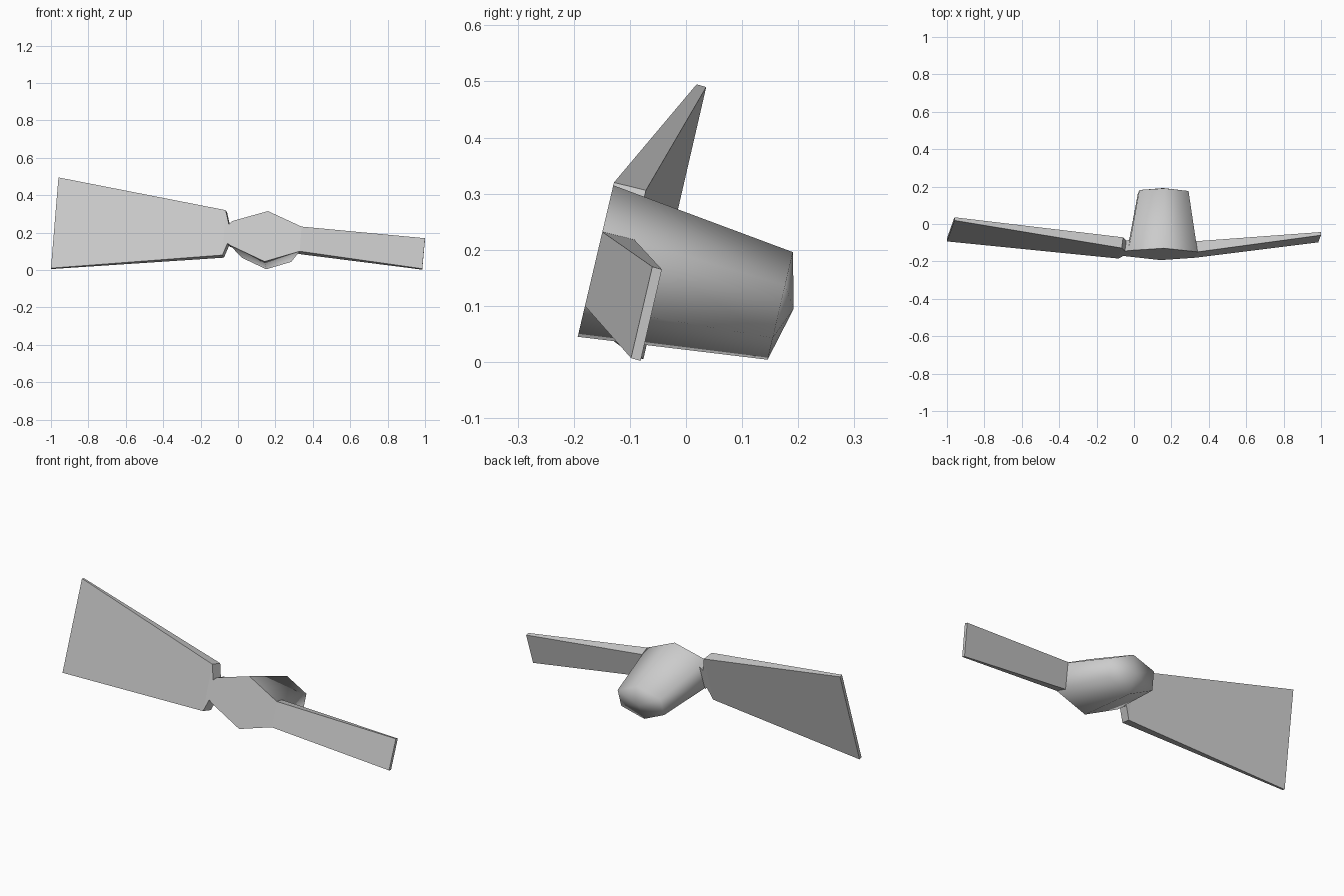
import bpy, bmesh, math
from mathutils import Vector

cube = bpy.data.objects.get("Cube")
if cube:
    bpy.data.objects.remove(cube, do_unlink=True)

grey = bpy.data.materials.new("light grey")
grey.use_nodes = True
grey.diffuse_color = (0.6, 0.6, 0.6, 1)
grey.node_tree.nodes["Principled BSDF"].inputs["Base Color"].default_value = (0.6, 0.6, 0.6, 1)

ROOT_DEPTH = Vector((-0.008, 0.057, -0.014))
TIP_DEPTH = Vector((0, 0.017, -0.005))


def on_face(x, z):
    """Point on the tilted front plane of the hub."""
    return Vector((x, -0.193 + 0.235 * (z - 0.045), z))


def loft(name, front, back, apex=None, smooth=None):
    """Join two matching outlines; the back may close to a shallow point."""
    bm = bmesh.new()
    a = [bm.verts.new(p) for p in front]
    b = [bm.verts.new(p) for p in back]
    n = len(a)
    bm.faces.new(a)
    for i in range(n):
        j = (i + 1) % n
        bm.faces.new((a[i], b[i], b[j], a[j]))
    if apex:
        tip = bm.verts.new(apex)
        for i in range(n):
            bm.faces.new((b[i], tip, b[(i + 1) % n]))
    else:
        bm.faces.new(b[::-1])
    bmesh.ops.recalc_face_normals(bm, faces=bm.faces)
    mesh = bpy.data.meshes.new(name)
    bm.to_mesh(mesh)
    bm.free()
    mesh.materials.append(grey)
    obj = bpy.data.objects.new(name, mesh)
    bpy.context.collection.objects.link(obj)
    if smooth:
        bpy.ops.object.select_all(action='DESELECT')
        obj.select_set(True)
        bpy.context.view_layer.objects.active = obj
        bpy.ops.object.shade_smooth_by_angle(angle=math.radians(smooth))
    return obj


# Hub: six-sided body tapering back to a shallow dome
outline = [(0.16, 0.315), (0.34, 0.232), (0.33, 0.1), (0.142, 0.045), (-0.042, 0.132), (-0.03, 0.262)]
hub_front = [on_face(x, z) for x, z in outline]
centre = on_face(0.148, 0.18)
back_centre = Vector((0.155, 0.168, 0.1))
hub_back = [back_centre + (p - centre) * 0.71 for p in hub_front]
loft("hub", hub_front, hub_back, apex=(0.155, 0.192, 0.095), smooth=85)

# Narrow arm on the left
root = [hub_front[1], hub_front[2]]
tip = [Vector((1, -0.06, 0.17)), Vector((0.985, -0.098, 0.007))]
loft("arm", [root[0], tip[0], tip[1], root[1]],
     [root[0] + ROOT_DEPTH, tip[0] + TIP_DEPTH, tip[1] + TIP_DEPTH, root[1] + ROOT_DEPTH])

# Broad blade on the right
root = [on_face(-0.066, 0.32), on_face(-0.083, 0.08)]
tip = [Vector((-0.96, 0.019, 0.495)), Vector((-1, -0.093, 0.01))]
blade_depth = Vector((0.008, 0.057, -0.014))
loft("blade", [tip[0], root[0], root[1], tip[1]],
     [tip[0] + TIP_DEPTH, root[0] + blade_depth, root[1] + blade_depth, tip[1] + TIP_DEPTH])

# Pinched neck between the blade and the hub
neck = [root[0], on_face(-0.049, 0.245), hub_front[5], hub_front[4], on_face(-0.056, 0.143), root[1]]
loft("neck", neck, [p + blade_depth for p in neck])
